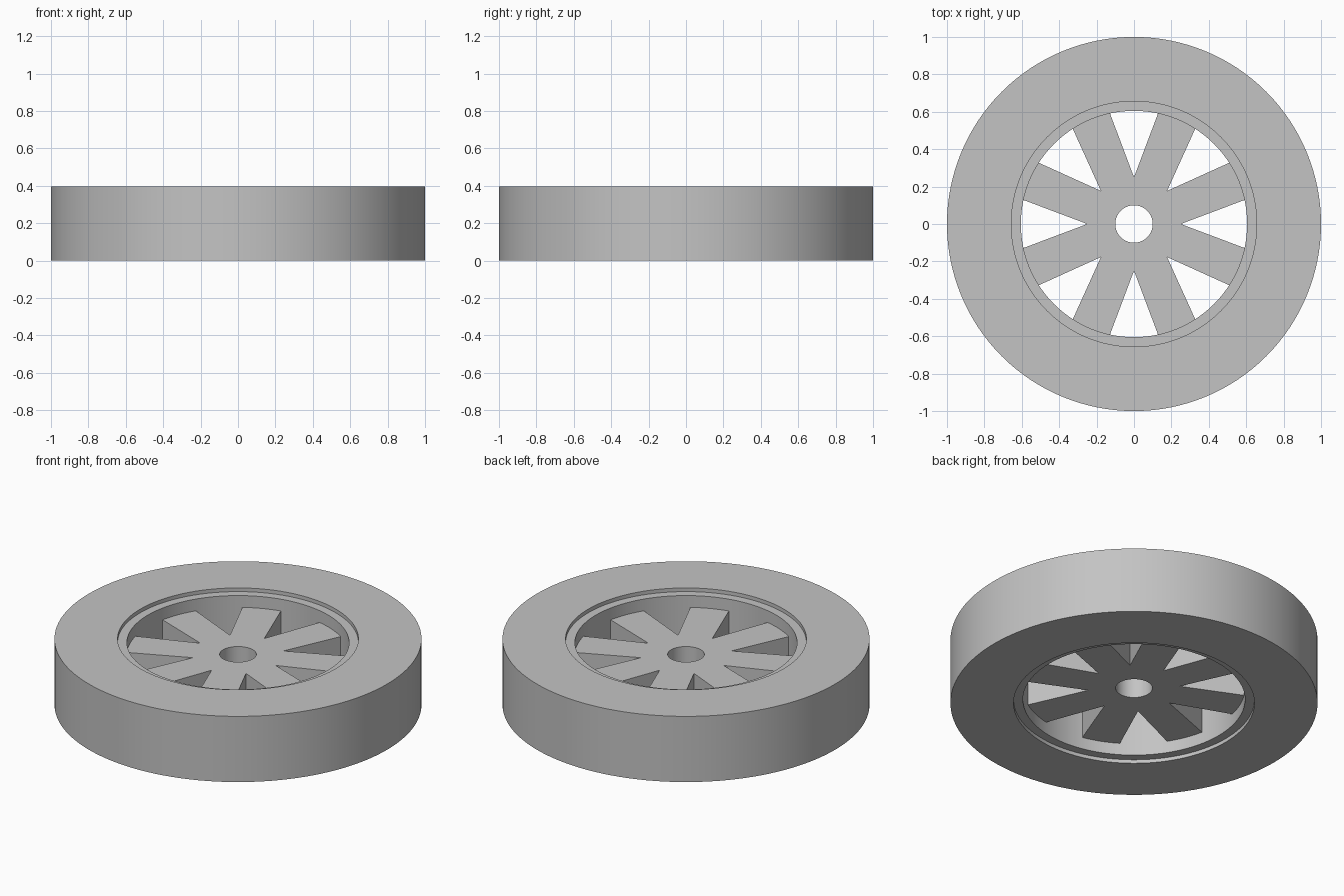
import bpy, bmesh
from math import sin, cos, pi, radians

cube = bpy.data.objects.get("Cube")
if cube:
    bpy.data.objects.remove(cube, do_unlink=True)

HEIGHT, STEP = 0.395, 0.022
HUB_LOW, HUB_HIGH = 0.093, 0.302
SEGMENTS, SPOKES = 128, 8

grey = bpy.data.materials.new("plain grey")
grey.use_nodes = True
colour = (0.55, 0.55, 0.55, 1)
grey.diffuse_color = colour
grey.node_tree.nodes["Principled BSDF"].inputs["Base Color"].default_value = colour


def polar(r, a, z=0.0):
    return (r * cos(a), r * sin(a), z)


def finish(bm, name):
    bmesh.ops.recalc_face_normals(bm, faces=bm.faces)
    mesh = bpy.data.meshes.new(name)
    bm.to_mesh(mesh)
    bm.free()
    mesh.materials.append(grey)
    obj = bpy.data.objects.new(name, mesh)
    bpy.context.collection.objects.link(obj)
    bpy.ops.object.select_all(action='DESELECT')
    obj.select_set(True)
    bpy.context.view_layer.objects.active = obj
    bpy.ops.object.shade_smooth_by_angle(angle=radians(30))
    return obj


def lathe(name, profile):
    """Spin a closed (radius, z) outline around the z axis."""
    bm = bmesh.new()
    rings = [[bm.verts.new(polar(r, 2 * pi * i / SEGMENTS, z)) for r, z in profile]
             for i in range(SEGMENTS)]
    for i, ring in enumerate(rings):
        after = rings[(i + 1) % SEGMENTS]
        for j in range(len(profile)):
            k = (j + 1) % len(profile)
            bm.faces.new((ring[j], after[j], after[k], ring[k]))
    return finish(bm, name)


# Tyre with a shallow step around the bore on both sides
lathe("tyre_and_rim", [
    (1.0, 0), (1.0, HEIGHT), (0.656, HEIGHT), (0.656, HEIGHT - STEP),
    (0.605, HEIGHT - STEP), (0.605, STEP), (0.656, STEP), (0.656, 0)])

# Hub and spokes: one outline per sector, joined and extruded
bm = bmesh.new()
half = pi / SPOKES
tip = radians(10.2)
for k in range(SPOKES):
    mid = (2 * k + 1) * half
    arc = [1 - i / 4 for i in range(9)]
    outline = [polar(0.1, mid + half * t) for t in arc]
    outline.append(polar(0.25, mid - half))
    outline += [polar(0.608, mid - tip * t) for t in arc]
    outline.append(polar(0.25, mid + half))
    bm.faces.new([bm.verts.new(p) for p in outline])
bmesh.ops.remove_doubles(bm, verts=bm.verts, dist=0.0005)
bmesh.ops.translate(bm, verts=bm.verts, vec=(0, 0, HUB_LOW))
top = bmesh.ops.extrude_face_region(bm, geom=bm.faces[:], use_keep_orig=True)["geom"]
bmesh.ops.translate(bm, verts=[v for v in top if isinstance(v, bmesh.types.BMVert)],
                    vec=(0, 0, HUB_HIGH - HUB_LOW))
finish(bm, "hub_and_spokes")
